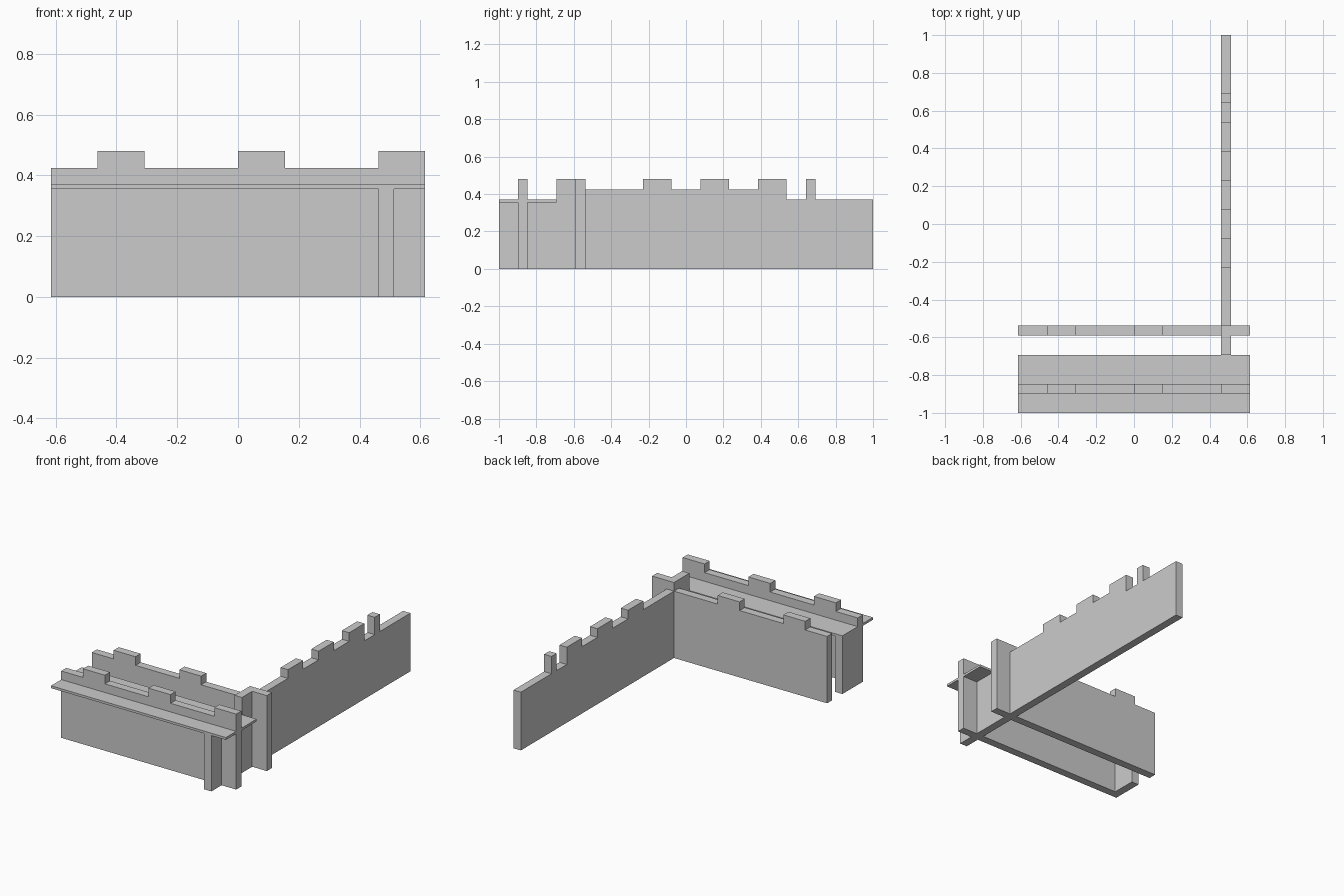
import bpy, bmesh
from mathutils import Vector

if "Cube" in bpy.data.objects:
    bpy.data.objects.remove(bpy.data.objects["Cube"])

U = 2 / 13                    # layout module: the plan is 8 x 13 modules
X0, Y0 = -4 * U, -1.0         # front left corner of the plan
T = U / 3                     # wall thickness
LOW, TOP = 0.425, 0.48        # parapet and merlon heights
DECK_LO, DECK_HI = 0.355, 0.37


def finish(bm, name):
    bmesh.ops.recalc_face_normals(bm, faces=bm.faces)
    mesh = bpy.data.meshes.new(name)
    bm.to_mesh(mesh)
    bm.free()
    bpy.context.collection.objects.link(bpy.data.objects.new(name, mesh))


def wall(name, steps, start, axis):
    """Extrude a stepped skyline; steps = (module position, height up to it)."""
    pts, pos = [(0, 0)], 0
    for end, height in steps:
        pts += [(pos * U, height), (end * U, height)]
        pos = end
    pts.append((pos * U, 0))
    along = Vector((1, 0, 0)) if axis == 'x' else Vector((0, 1, 0))
    across = Vector((0, T, 0)) if axis == 'x' else Vector((T, 0, 0))
    bm = bmesh.new()
    face = bm.faces.new([bm.verts.new(Vector(start) + along * a + Vector((0, 0, z)))
                         for a, z in pts])
    ext = bmesh.ops.extrude_face_region(bm, geom=[face], use_keep_orig=True)
    bmesh.ops.translate(bm, vec=across,
                        verts=[g for g in ext['geom'] if isinstance(g, bmesh.types.BMVert)])
    finish(bm, name)


def box(name, lo, hi):
    bm = bmesh.new()
    bmesh.ops.create_cube(bm, size=1)
    lo, hi = Vector(lo), Vector(hi)
    for v in bm.verts:
        v.co = (lo + hi) / 2 + v.co * (hi - lo)
    finish(bm, name)


# Two parallel cross walls with the same battlements
cross = [(1, LOW), (2, TOP), (4, LOW), (5, TOP), (7, LOW), (8, TOP)]
wall("front_wall", cross, (X0, Y0 + 2 * T, 0), 'x')
wall("inner_wall", cross, (X0, Y0 + 8 * T, 0), 'x')

# Long side wall, running under the walkway at its front end
side = [(2, DECK_LO), (3, TOP), (5, LOW), (6, TOP), (7, LOW), (8, TOP), (9, LOW),
        (10, TOP), (10 + 2 / 3, DECK_HI), (11, TOP), (13, DECK_HI)]
wall("side_wall", side, (X0 + 7 * U, Y0, 0), 'y')

# Walkway slab and the short wall closing its left end
box("walkway", (X0, Y0, DECK_LO), (-X0, Y0 + 2 * U, DECK_HI))
box("walkway_end_wall", (X0, Y0 + 3 * T, 0), (X0 + T, Y0 + 2 * U, DECK_LO))
